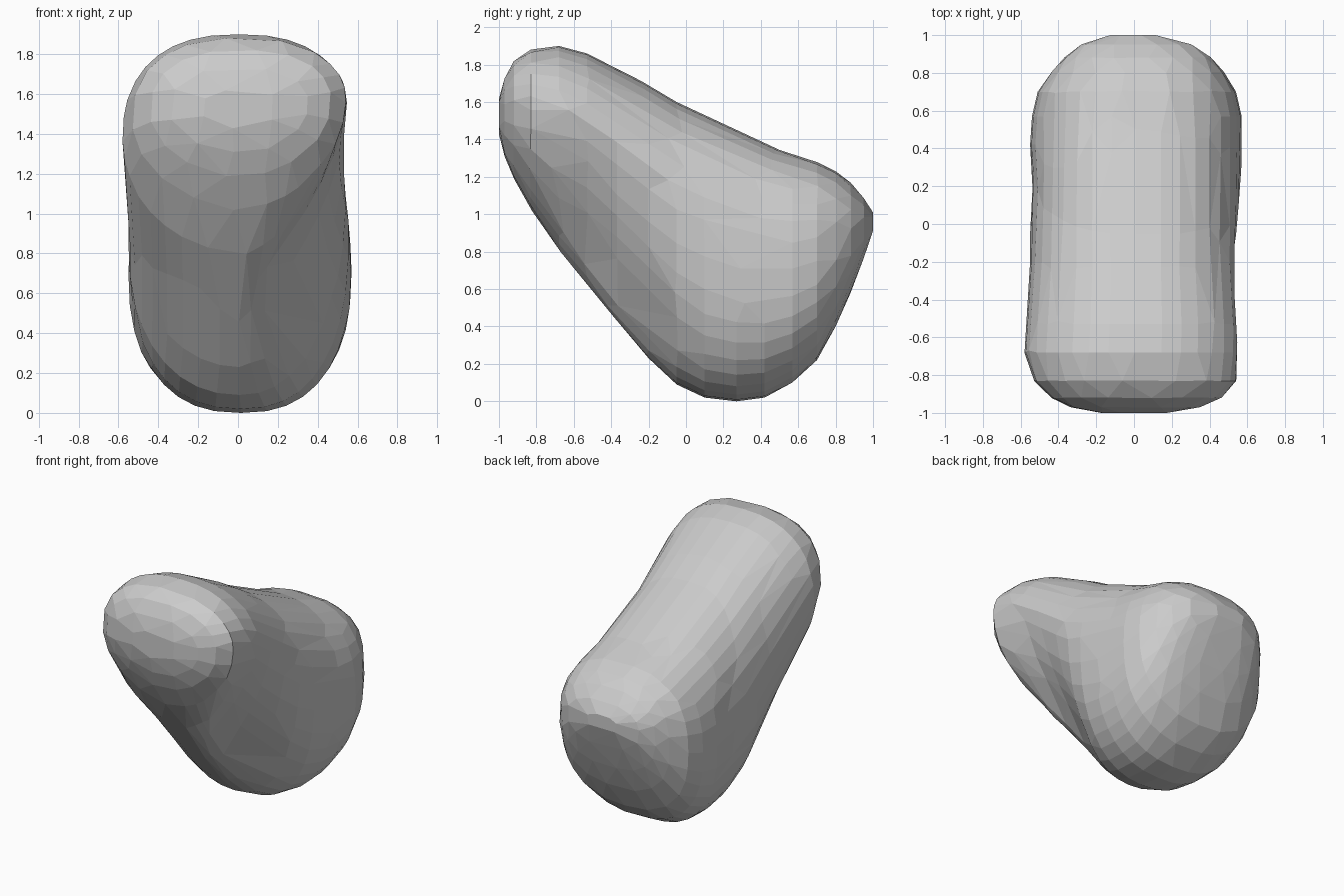
import bpy, bmesh, math

if "Cube" in bpy.data.objects:
    bpy.data.objects.remove(bpy.data.objects["Cube"])

# Cross-sections along y: (y, z low, z high, x left, x right)
SECTIONS = [
    (-1.00, 1.43, 1.62, -0.18, 0.20),
    (-0.97, 1.31, 1.73, -0.34, 0.36),
    (-0.92, 1.19, 1.82, -0.44, 0.48),
    (-0.83, 1.03, 1.88, -0.53, 0.57),
    (-0.68, 0.81, 1.90, -0.58, 0.59),
    (-0.53, 0.63, 1.86, -0.57, 0.59),
    (-0.37, 0.43, 1.78, -0.56, 0.58),
    (-0.20, 0.23, 1.69, -0.55, 0.57),
    (-0.05, 0.09, 1.60, -0.55, 0.57),
    (0.10, 0.02, 1.53, -0.54, 0.57),
    (0.27, 0.00, 1.45, -0.54, 0.57),
    (0.42, 0.02, 1.38, -0.55, 0.57),
    (0.57, 0.10, 1.32, -0.54, 0.57),
    (0.70, 0.22, 1.28, -0.51, 0.54),
    (0.80, 0.40, 1.23, -0.44, 0.48),
    (0.88, 0.58, 1.17, -0.37, 0.41),
    (0.95, 0.76, 1.09, -0.28, 0.31),
    (1.00, 0.90, 1.01, -0.13, 0.12),
]
SIDES = 36


def spow(v, p):
    return math.copysign(abs(v) ** p, v)


def hollow(x, y, h):
    """Slope the lower right side inwards between the raised end and rear lobe.
    h is the height within the section, -1 bottom to 1 top."""
    if x <= 0:
        return x
    g = math.exp(-((y + 0.45) / (0.38 if y > -0.45 else 0.36)) ** 2)
    s = max(0.0, min(1.0, (0.5 - h) / 1.2))
    return x * (1 - 0.55 * g * s)


# Loft the rounded sections into a closed body
bm = bmesh.new()
rings = []
for y, lo, hi, xl, xr in SECTIONS:
    ring = []
    # the underside of the leaning half is rounder
    keel = max(0.0, min(1.0, (0.15 - y) / 0.45))
    for i in range(SIDES):
        a = 2 * math.pi * i / SIDES
        p = 2 / (2.45 - (0.5 * keel if math.sin(a) < 0 else 0))
        h = spow(math.sin(a), p)
        x = (xl + xr) / 2 + (xr - xl) / 2 * spow(math.cos(a), p)
        z = (lo + hi) / 2 + (hi - lo) / 2 * h
        ring.append(bm.verts.new((hollow(x, y, h), y, z)))
    rings.append(ring)
for r0, r1 in zip(rings, rings[1:]):
    for i in range(SIDES):
        j = (i + 1) % SIDES
        bm.faces.new((r0[i], r0[j], r1[j], r1[i]))
bm.faces.new(rings[0])
bm.faces.new(rings[-1])
bmesh.ops.recalc_face_normals(bm, faces=bm.faces)

mesh = bpy.data.meshes.new("boulder")
bm.to_mesh(mesh)
bm.free()
rock = bpy.data.objects.new("boulder", mesh)
bpy.context.collection.objects.link(rock)

# Reduce to irregular flat facets
dec = rock.modifiers.new("facets", 'DECIMATE')
dec.ratio = 0.55
